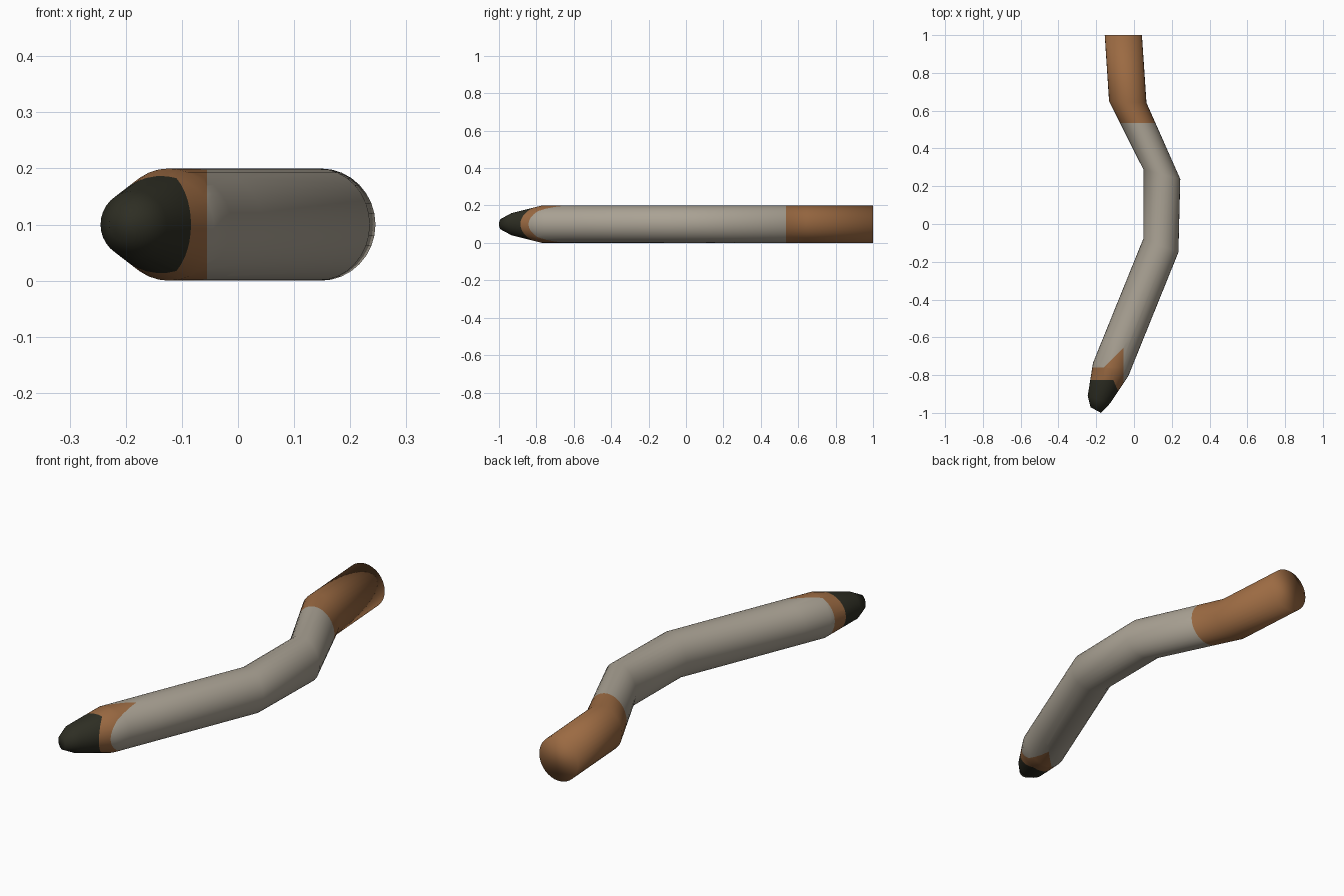
import bpy, bmesh, math
from mathutils import Vector

if "Cube" in bpy.data.objects:
    bpy.data.objects.remove(bpy.data.objects["Cube"])

SEGS = 32
# cross-sections along the stick: left edge (x, y), right edge (x, y), half height
RINGS = [
    ((-0.155, 1.00), (0.042, 1.00), 0.10),
    ((-0.132, 0.65), (0.066, 0.642), 0.10),
    ((0.05, 0.288), (0.245, 0.238), 0.10),
    ((0.05, -0.076), (0.235, -0.15), 0.10),
    ((-0.217, -0.735), (-0.03, -0.805), 0.10),
    ((-0.245, -0.91), (-0.127, -0.95), 0.06),
    ((-0.23, -0.97), (-0.175, -1.0), 0.03),
]


def material(name, rgb):
    m = bpy.data.materials.new(name)
    m.diffuse_color = (*rgb, 1)
    m.use_nodes = True
    m.node_tree.nodes["Principled BSDF"].inputs["Base Color"].default_value = m.diffuse_color
    return m


def ring(bm, left, right, h):
    a, b = Vector((*left, 0.1)), Vector((*right, 0.1))
    mid, half = (a + b) / 2, (b - a) / 2
    out = []
    for i in range(SEGS):
        t = 2 * math.pi * i / SEGS
        out.append(bm.verts.new(mid + half * math.cos(t) + Vector((0, 0, h * math.sin(t)))))
    return out


# bent tube with closed ends
bm = bmesh.new()
loops = [ring(bm, *r) for r in RINGS]
for a, b in zip(loops, loops[1:]):
    for i in range(SEGS):
        j = (i + 1) % SEGS
        bm.faces.new((a[i], a[j], b[j], b[i]))
bm.faces.new(loops[0])
bm.faces.new(loops[-1])
bmesh.ops.recalc_face_normals(bm, faces=bm.faces)


def cut(point, normal, lo, hi):
    faces = [f for f in bm.faces if lo < f.calc_center_median().y < hi]
    geom = faces + list({e for f in faces for e in f.edges}) + list({v for f in faces for v in f.verts})
    bmesh.ops.bisect_plane(bm, geom=geom, plane_co=(*point, 0.1), plane_no=(*normal, 0), dist=1e-5)


# colour borders, cut into the surface
cut((0.03, 0.534), (0, 1), 0.2, 0.7)
cut((0.03, 0.534), (0.2, 1), 0.5, 0.6)
cut((-0.16, -0.62), (0, 1), -0.6, -0.3)
cut((-0.16, -0.76), (0, 1), -1, -0.6)
cut((-0.16, -0.76), (-1, 1), -1, -0.6)
cut((-0.055, -0.76), (1, 0), -1, -0.6)
cut((-0.11, -0.825), (0, 1), -1, -0.74)
cut((-0.11, -0.825), (2.3, 1), -1, -0.8)

# grey middle, brown bands, dark tip
for f in bm.faces:
    f.smooth = True
    x, y, _ = f.calc_center_median()
    if y < -0.825 - 2.3 * max(0, x + 0.11):
        f.material_index = 2
    elif x < -0.055 and y < -0.76 + max(0, x + 0.16):
        f.material_index = 1
    elif y > 0.534 - 0.2 * max(0, x - 0.03):
        f.material_index = 1

mesh = bpy.data.meshes.new("bent_stick")
bm.to_mesh(mesh)
bm.free()
mesh.materials.append(material("warm grey", (0.40, 0.36, 0.295)))
mesh.materials.append(material("brown", (0.33, 0.145, 0.055)))
mesh.materials.append(material("dark tip", (0.027, 0.027, 0.017)))
bpy.context.collection.objects.link(bpy.data.objects.new("bent_stick", mesh))
